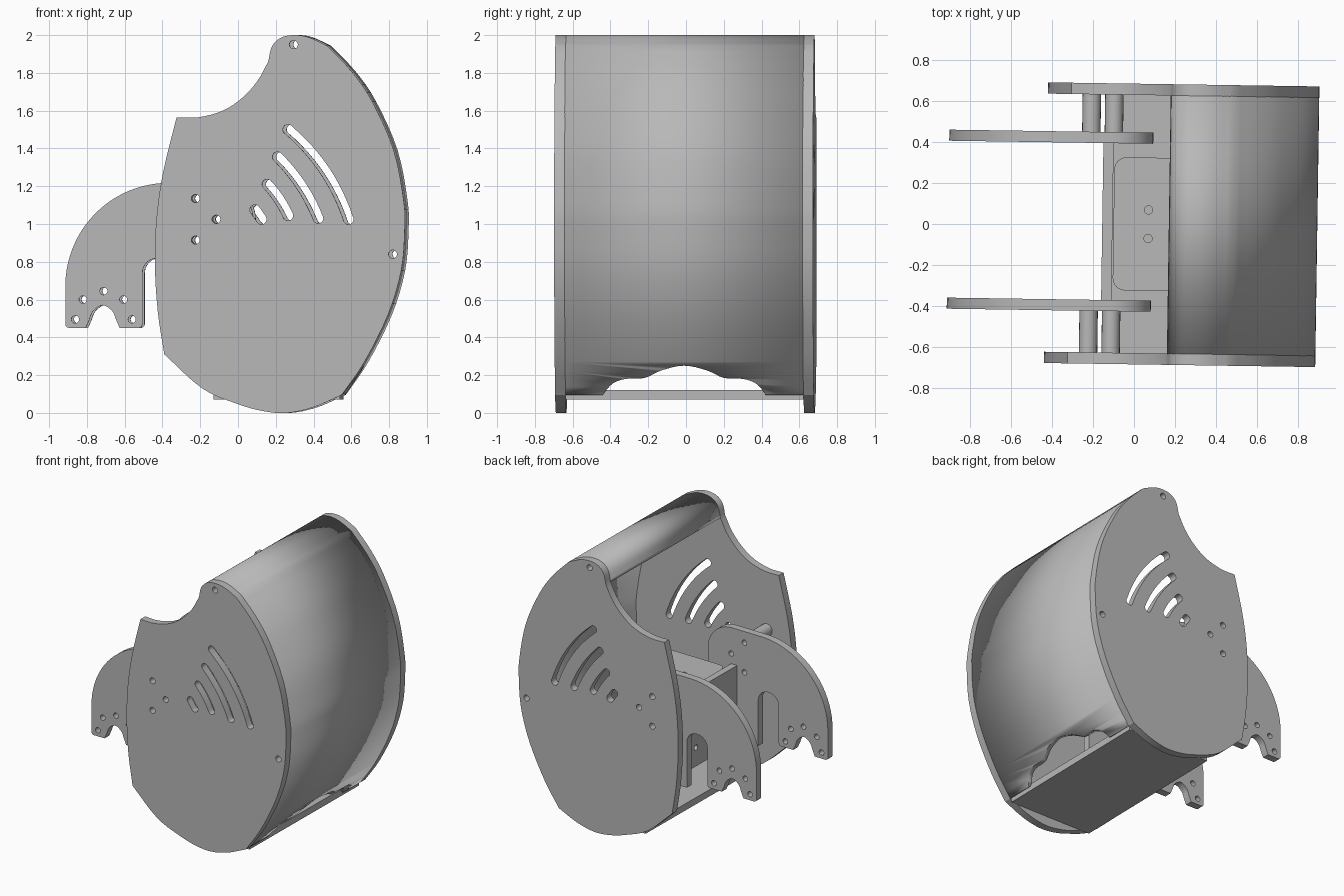
import bpy
import math
from mathutils import Matrix, Vector

cube = bpy.data.objects.get("Cube")
if cube:
    bpy.data.objects.remove(cube, do_unlink=True)

grey = bpy.data.materials.new("plain grey")
grey.use_nodes = True
COLOUR = (0.48, 0.48, 0.48, 1)
grey.diffuse_color = COLOUR
grey.node_tree.nodes["Principled BSDF"].inputs["Base Color"].default_value = COLOUR

TWIST = Matrix.Rotation(-0.015, 4, "Z")          # whole body sits slightly turned
UPRIGHT = Matrix.Rotation(math.pi / 2, 4, "X")   # profile x,y -> world x,z
SIDEWAYS = Matrix.Rotation(math.pi / 2, 4, "Z") @ UPRIGHT  # profile x,y -> world y,z


def smooth(points, steps=4):
    """Rounded line through the points."""
    p = [Vector(q) for q in points]
    p = [2 * p[0] - p[1]] + p + [2 * p[-1] - p[-2]]
    out = []
    for a, b, c, d in zip(p, p[1:], p[2:], p[3:]):
        for i in range(steps):
            t = i / steps
            out.append(0.5 * (2 * b + (c - a) * t + (2 * a - 5 * b + 4 * c - d) * t * t
                              + (3 * b - a - 3 * c + d) * t ** 3))
    return out + [p[-2]]


def arc(cx, cy, r, start, end, steps=12):
    angles = [math.radians(start + (end - start) * i / steps) for i in range(steps + 1)]
    return [Vector((cx + r * math.cos(a), cy + r * math.sin(a))) for a in angles]


def circle(x, y, r):
    return arc(x, y, r, 0, 360, 20)[:-1]


def slot(a, b, bow, r=0.027):
    """Round-ended slot from a to b, bowed outward."""
    a, b = Vector(a), Vector(b)
    along = (b - a).normalized()
    side = Vector((-along.y, along.x))
    path = [a.lerp(b, i / 12) + side * bow * 4 * (i / 12) * (1 - i / 12) for i in range(13)]
    turn = math.degrees(math.atan2(along.y, along.x))
    return ([q + side * r for q in path] + arc(*path[-1], r, turn + 75, turn - 75, 8)
            + [q - side * r for q in reversed(path)] + arc(*path[0], r, turn - 105, turn - 255, 8))


def sheet(name, loops, thickness, place, move=(0, 0, 0)):
    """Flat part cut from an outline (first loop) with holes (other loops)."""
    curve = bpy.data.curves.new(name, "CURVE")
    curve.dimensions = "2D"
    curve.fill_mode = "BOTH"
    curve.extrude = thickness / 2
    for loop in loops:
        spline = curve.splines.new("POLY")
        spline.points.add(len(loop) - 1)
        for point, q in zip(spline.points, loop):
            point.co = (q[0], q[1], 0, 1)
        spline.use_cyclic_u = True
    obj = bpy.data.objects.new(name, curve)
    bpy.context.collection.objects.link(obj)
    bpy.ops.object.select_all(action="DESELECT")
    obj.select_set(True)
    bpy.context.view_layer.objects.active = obj
    bpy.ops.object.convert(target="MESH")
    obj = bpy.context.view_layer.objects.active
    obj.data.transform(TWIST @ Matrix.Translation(move) @ place)
    obj.data.materials.clear()
    obj.data.materials.append(grey)
    bpy.ops.object.shade_smooth_by_angle(angle=math.radians(30))
    return obj


def rectangle(x0, x1, y0, y1):
    return [(x0, y0), (x1, y0), (x1, y1), (x0, y1)]


# Outline of the side plates, clockwise from the top lip
lip = smooth([(.17, 1.86), (.19, 1.94), (.235, 1.985), (.3, 2), (.38, 1.99), (.48, 1.945)])
belly = smooth([(.48, 1.945), (.61, 1.81), (.72, 1.65), (.835, 1.39), (.888, 1.12), (.893, .97),
                (.875, .755), (.805, .52), (.68, .27), (.56, .095)])
base = smooth([(.56, .095), (.41, .03), (.27, 0), (.14, .01), (0, .05), (-.18, .13), (-.38, .31)])
rear = smooth([(-.38, .31), (-.415, .54), (-.43, .8), (-.42, 1.045), (-.385, 1.28), (-.315, 1.565)])
scoop = smooth([(-.315, 1.565), (-.2, 1.565), (-.07, 1.6), (.035, 1.67), (.115, 1.76), (.17, 1.86)])
outline = lip[:-1] + belly[:-1] + base[:-1] + rear[:-1] + scoop[:-1]

bolts = [(-.215, 1.135), (-.215, .915), (-.105, 1.025)]
openings = [circle(x, z, .022) for x, z in bolts + [(.305, 1.95), (.83, .84)]]
openings += [slot((.275, 1.5), (.595, 1.025), .04), slot((.22, 1.355), (.435, 1.03), .02),
             slot((.165, 1.21), (.275, 1.045), .008), slot((.1, 1.075), (.135, 1.025), 0)]
for name, y in (("left_side_plate", .6575), ("right_side_plate", -.6575)):
    sheet(name, [outline] + openings, .055, UPRIGHT, (0, y, 0))

# Curved shell between the plates, with a wavy lower edge
outer = lip[:-1] + belly
inner = []
for i, q in enumerate(outer):
    d = (outer[min(i + 1, len(outer) - 1)] - outer[max(i - 1, 0)]).normalized()
    inner.append(q + Vector((d.y, -d.x)) * .025)
shell = sheet("curved_shell", [outer + inner[::-1]], 1.262, UPRIGHT)
half = [(.43, .1), (.38, .155), (.31, .18), (.21, .185), (.12, .225), (0, .25)]
wave = smooth(half + [(-y, z) for y, z in half[-2::-1]])
cutter = sheet("wave_cutter", [wave + [(-.43, -.1), (.43, -.1)]], 1.0, SIDEWAYS, (.7, 0, 0))
cutter.hide_render = True
cutter.hide_viewport = True
cut = shell.modifiers.new("wavy edge", "BOOLEAN")
cut.operation = "DIFFERENCE"
cut.solver = "EXACT"
cut.object = cutter

# Two hooked arms
notch = smooth([(-.62, .45), (-.638, .49), (-.66, .54), (-.71, .57),
                (-.76, .54), (-.782, .49), (-.80, .45)])
arm = (arc(-.36, .67, .548, 180, 90, 20) + arc(-.11, 1.02, .198, 90, 0)
       + [(.088, .4), (-.33, .4)] + arc(-.41, .74, .08, 0, 90, 6) + arc(-.42, .74, .08, 90, 180, 6)
       + arc(-.52, .47, .02, 0, -90, 4) + notch + arc(-.888, .47, .02, -90, -180, 4))
arm_holes = [circle(x, z, .02) for x, z in bolts + [
    (-.815, .6), (-.705, .645), (-.6, .6), (-.855, .495), (-.555, .495)]]
for name, y in (("left_arm", .42), ("right_arm", -.4)):
    sheet(name, [arm] + arm_holes, .054, UPRIGHT, (0, y, 0))

# Tube spacers joining arms to side plates
for side, y in (("left", .5385), ("right", -.5285)):
    for i, (x, z) in enumerate(bolts):
        sheet(f"{side}_spacer_{i + 1}", [circle(x, z, .045), circle(x, z, .022)],
              .19 if y > 0 else .205, UPRIGHT, (0, y, 0))

# Inner shelf, upright panel and floor
FLAT = Matrix.Identity(4)
shelf = (arc(-.04, .265, .06, 90, 180, 6) + arc(-.04, -.265, .06, 180, 270, 6)
         + [(.35, -.325), (.35, .325)])
sheet("shelf", [shelf, circle(.07, .07, .02), circle(.07, -.07, .02)], .05, FLAT, (0, 0, .92))
sheet("upright_panel", [rectangle(-.373, .393, .38, .95), circle(.1, .52, .02),
                        circle(-.1, .52, .02)], .05, SIDEWAYS, (-.13, 0, 0))
sheet("floor", [rectangle(-.12, .55, -.63, .63)], .05, FLAT, (0, 0, .095))
